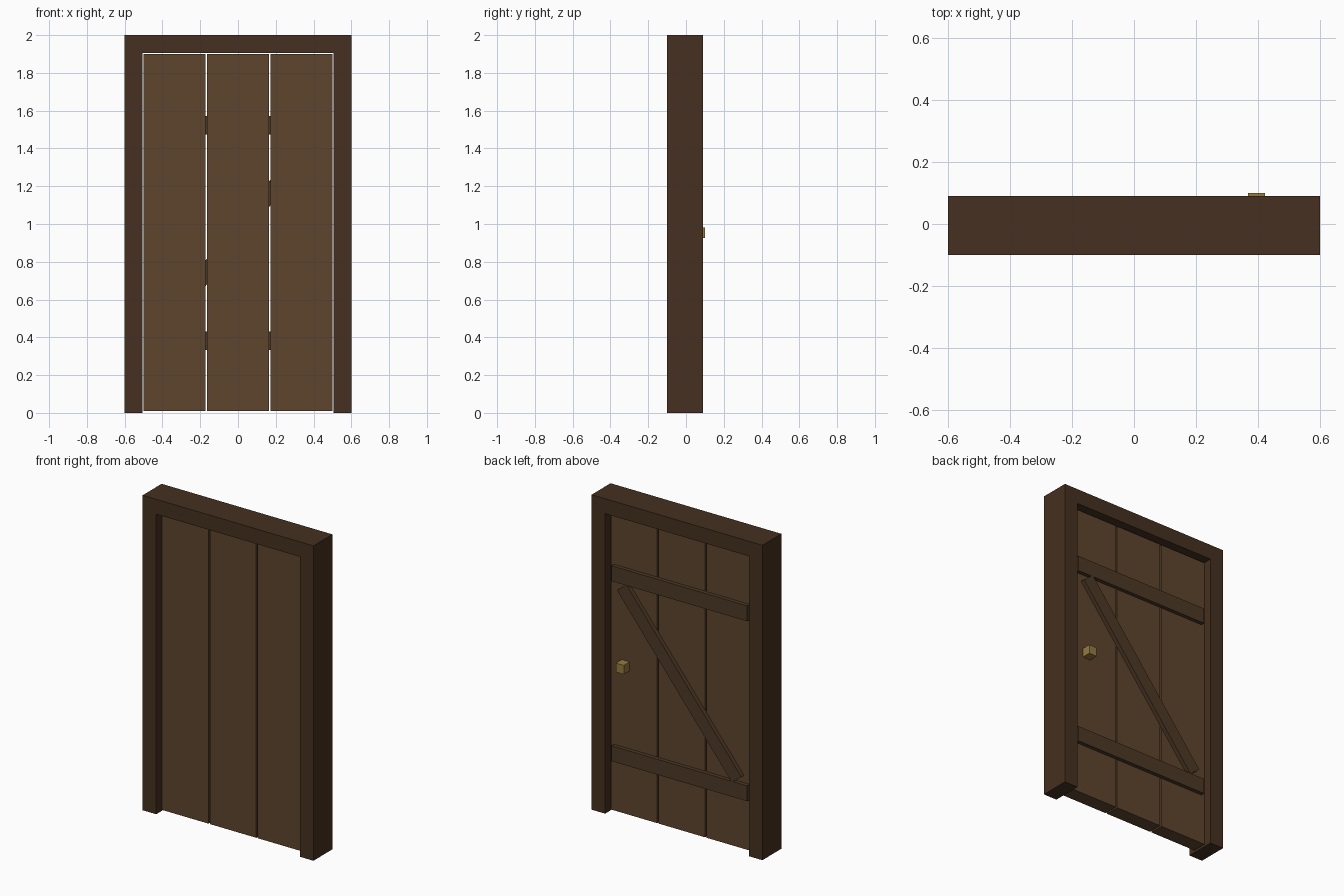
import bpy, bmesh, math
from mathutils import Matrix, Vector

if "Cube" in bpy.data.objects:
    bpy.data.objects.remove(bpy.data.objects["Cube"])


def material(name, rgb):
    m = bpy.data.materials.new(name)
    m.diffuse_color = (*rgb, 1)
    m.use_nodes = True
    m.node_tree.nodes["Principled BSDF"].inputs["Base Color"].default_value = m.diffuse_color
    return m


DARK = material("dark_wood", (0.060, 0.030, 0.014))
PLANK = material("plank_wood", (0.112, 0.060, 0.027))
BATTEN = material("batten_wood", (0.075, 0.040, 0.019))
BRASS = material("brass", (0.30, 0.20, 0.05))


def add_object(name, bm, mat):
    bmesh.ops.recalc_face_normals(bm, faces=bm.faces)
    me = bpy.data.meshes.new(name)
    bm.to_mesh(me)
    bm.free()
    me.materials.append(mat)
    ob = bpy.data.objects.new(name, me)
    bpy.context.collection.objects.link(ob)
    return ob


def box(name, lo, hi, mat, tilt=0.0):
    """Box between two corners, optionally tilted about y through its centre."""
    lo, hi = Vector(lo), Vector(hi)
    bm = bmesh.new()
    m = (Matrix.Translation((lo + hi) / 2) @ Matrix.Rotation(tilt, 4, 'Y')
         @ Matrix.Diagonal((*(hi - lo), 1)))
    bmesh.ops.create_cube(bm, size=1, matrix=m)
    return add_object(name, bm, mat)


# Frame: two posts and a lintel as one extruded arch profile
FRONT, BACK = -0.10, 0.0905
bm = bmesh.new()
profile = [(-0.6, 0), (-0.505, 0), (-0.505, 1.905), (0.505, 1.905),
           (0.505, 0), (0.6, 0), (0.6, 2), (-0.6, 2)]
face = bm.faces.new([bm.verts.new((x, FRONT, z)) for x, z in profile])
ext = bmesh.ops.extrude_face_region(bm, geom=[face])
bmesh.ops.translate(bm, vec=(0, BACK - FRONT, 0),
                    verts=[v for v in ext["geom"] if isinstance(v, bmesh.types.BMVert)])
add_object("frame", bm, DARK)

# Three vertical planks with narrow gaps
for i, x in enumerate((-0.336, 0, 0.336)):
    box(f"plank_{i + 1}", (x - 0.163, -0.05, 0.01), (x + 0.163, 0.042, 1.899), PLANK)

# Horizontal battens on the back
for name, z in (("lower_batten", 0.381), ("upper_batten", 1.524)):
    box(name, (-0.476, 0.038, z - 0.049), (0.476, 0.0666, z + 0.049), BATTEN)

# Diagonal brace between the battens
box("diagonal_brace", (-0.645, 0.038, 0.953 - 0.0425), (0.645, 0.069, 0.953 + 0.0425),
    BATTEN, tilt=-math.radians(51.2))

# Knob on the back
box("knob", (0.367, 0.042, 0.925), (0.423, 0.10, 0.982), BRASS)
